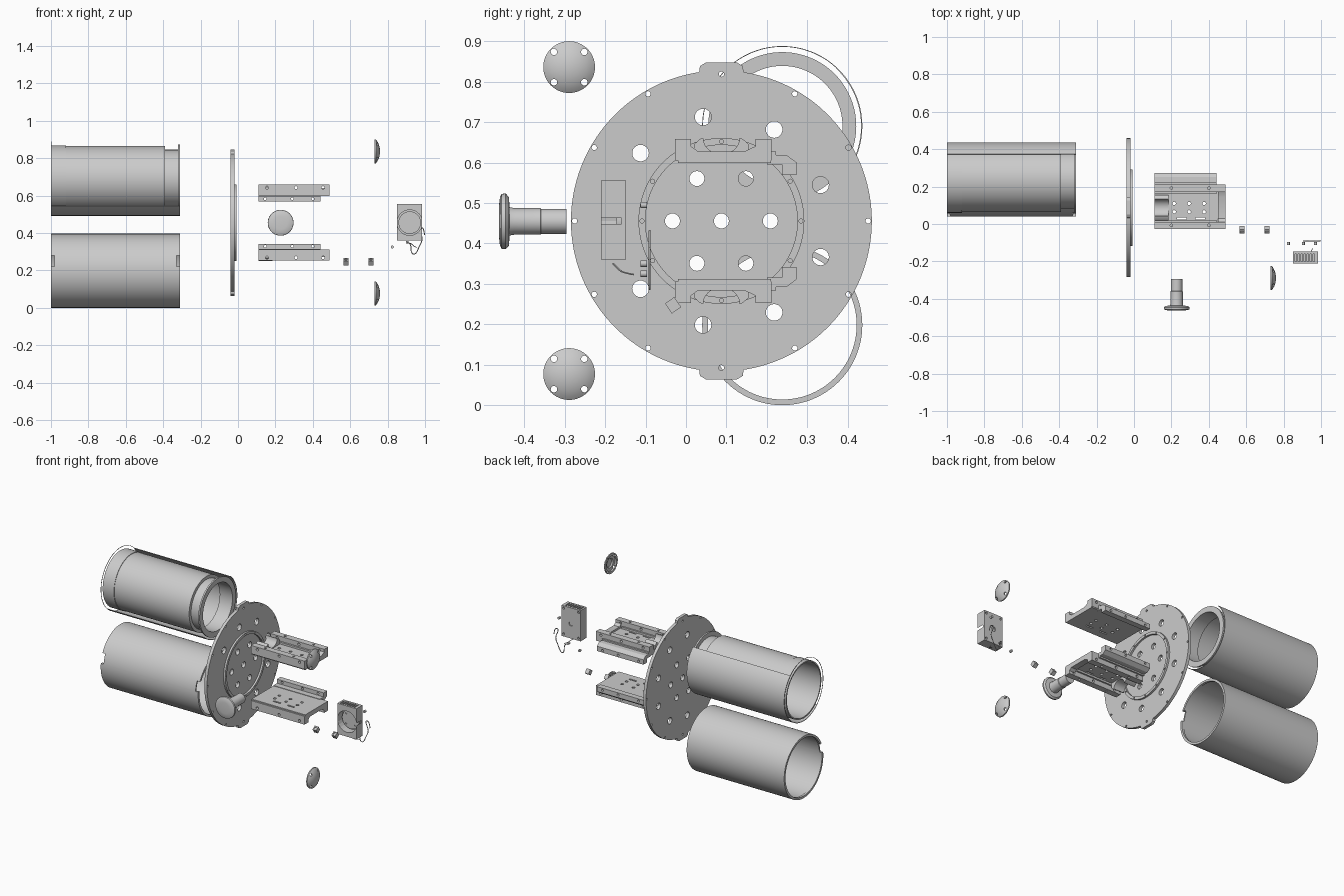
import bpy, bmesh, math
from mathutils import Matrix, Vector

if "Cube" in bpy.data.objects:
    bpy.data.objects.remove(bpy.data.objects["Cube"])

CY, CZ = 0.0875, 0.4555          # axis of the plate assembly


def finish(name, bm, smooth=True):
    bmesh.ops.remove_doubles(bm, verts=bm.verts, dist=1e-5)
    bmesh.ops.recalc_face_normals(bm, faces=bm.faces)
    me = bpy.data.meshes.new(name)
    bm.to_mesh(me)
    bm.free()
    ob = bpy.data.objects.new(name, me)
    bpy.context.collection.objects.link(ob)
    if smooth:
        activate(ob)
        bpy.ops.object.shade_smooth_by_angle(angle=math.radians(30))
    return ob


def activate(ob):
    bpy.ops.object.select_all(action='DESELECT')
    ob.select_set(True)
    bpy.context.view_layer.objects.active = ob


def lathe(name, prof, c, axis='X', a0=0, a1=360, n=96):
    """Revolve a closed (along, radius) profile about X or Y through centre c."""
    bm = bmesh.new()
    full = a1 - a0 >= 360
    rings = []
    for i in range(n if full else n + 1):
        a = math.radians(a0 + (a1 - a0) * i / n)
        u, v = math.cos(a), math.sin(a)
        rings.append([bm.verts.new((t, c[0] + r * u, c[1] + r * v) if axis == 'X'
                                   else (c[0] + r * u, t, c[1] + r * v)) for t, r in prof])
    m = len(prof)
    for i in range(n):
        p, q = rings[i], rings[(i + 1) % len(rings)]
        for j in range(m):
            k = (j + 1) % m
            if prof[j][1] or prof[k][1]:
                bm.faces.new((p[j], p[k], q[k], q[j]))
    if not full:
        bm.faces.new(rings[0])
        bm.faces.new(rings[-1])
    bmesh.ops.dissolve_degenerate(bm, edges=bm.edges, dist=1e-6)
    return finish(name, bm)


def prism(name, pts, x0, x1):
    """Extrude a (y, z) outline along X."""
    bm = bmesh.new()
    a = [bm.verts.new((x0, y, z)) for y, z in pts]
    b = [bm.verts.new((x1, y, z)) for y, z in pts]
    bm.faces.new(a)
    bm.faces.new(b)
    for i in range(len(pts)):
        k = (i + 1) % len(pts)
        bm.faces.new((a[i], a[k], b[k], b[i]))
    return finish(name, bm)


def add_box(bm, lo, hi):
    lo, hi = Vector(lo), Vector(hi)
    bmesh.ops.create_cube(bm, size=1, matrix=Matrix.Translation((lo + hi) / 2)
                          @ Matrix.Diagonal((*(hi - lo), 1)))


def box(name, lo, hi):
    bm = bmesh.new()
    add_box(bm, lo, hi)
    return finish(name, bm, False)


def cut(ob, cyls=(), boxes=()):
    """Subtract cylinders (centre, axis, radius, depth) and boxes (lo, hi)."""
    bm = bmesh.new()
    for c, ax, r, d in cyls:
        rot = {'X': Matrix.Rotation(math.pi / 2, 4, 'Y'),
               'Y': Matrix.Rotation(math.pi / 2, 4, 'X'), 'Z': Matrix()}[ax]
        bmesh.ops.create_cone(bm, cap_ends=True, segments=24, radius1=r, radius2=r,
                              depth=d, matrix=Matrix.Translation(c) @ rot)
    for lo, hi in boxes:
        add_box(bm, lo, hi)
    cutter = finish("cutter", bm, False)
    cutter.hide_render = True
    mod = ob.modifiers.new("cut", 'BOOLEAN')
    mod.operation, mod.solver, mod.object = 'DIFFERENCE', 'EXACT', cutter
    activate(ob)
    bpy.ops.object.modifier_apply(modifier=mod.name)
    bpy.data.objects.remove(cutter)


def wire(name, pts, r):
    cu = bpy.data.curves.new(name, 'CURVE')
    cu.dimensions, cu.bevel_depth, cu.bevel_resolution = '3D', r, 2
    cu.use_fill_caps = True
    sp = cu.splines.new('NURBS')
    sp.points.add(len(pts) - 1)
    for p, co in zip(sp.points, pts):
        p.co = (*co, 1)
    sp.use_endpoint_u, sp.order_u = True, 3
    bpy.context.collection.objects.link(bpy.data.objects.new(name, cu))


def around(r, n, start=0):
    return [(CY + r * math.cos(math.radians(start) + math.tau * i / n),
             CZ + r * math.sin(math.radians(start) + math.tau * i / n)) for i in range(n)]


# lower outer tube with a notch at each end
TY = 0.238
tube = lathe("outer_tube", [(-1, .198), (-.31, .198), (-.31, .184), (-.325, .184),
                            (-.325, .189), (-.985, .189), (-.985, .184), (-1, .184)], (TY, .198))
cut(tube, boxes=[((-1.02, 0, .22), (-.98, .1, .28)), ((-.33, 0, .22), (-.29, .1, .28))])

# upper tube: inner sleeve, half shell around it, end rings
UP = (TY, .69)
lathe("inner_sleeve", [(-1, .178), (-.92, .178), (-.92, .175), (-.39, .175), (-.39, .155),
                       (-.31, .155), (-.31, .149), (-.4, .149), (-.4, .17), (-1, .17)], UP)
lathe("half_shell", [(-1, .198), (-.31, .198), (-.31, .195), (-1, .195)], UP, a0=-133, a1=47, n=64)
lathe("sleeve_flange", [(-.32, .183), (-.31, .183), (-.31, .15), (-.32, .15)], UP)
lathe("end_rim", [(-1, .198), (-.997, .198), (-.997, .196), (-1, .196)], UP, a0=47, a1=227)

# round mounting plate with two tabs
outline = []
tab = [(.055, .368), (.053, .383), (.038, .392), (-.038, .392), (-.053, .383), (-.055, .368)]
for s in (1, -1):
    half = [(.372 * math.cos(math.radians(a)), .372 * math.sin(math.radians(a)))
            for a in range(0, 82, 2)]
    half += tab + [(-y, z) for y, z in half[:0:-1]] + [(-.372, 0)]
    outline += [(CY + s * y, CZ + s * z) for y, z in half[:-1]]
plate = prism("mounting_plate", outline, -.039, -.02)
big = [(CY + .261 * math.cos(math.radians(a)), CZ + .261 * math.sin(math.radians(a)))
       for a in (20, 60, 100, 140, 220, 260, 300, 340)]
holes = [((-.03, y, z), 'X', .0205, .1) for y, z in big]
holes += [((-.03, y, z), 'X', .0185, .1) for y, z in around(.121, 6) + [(CY, CZ)]]
holes += [((-.03, y, z), 'X', .0065, .1) for y, z in around(.363, 12)]
cut(plate, holes)

# raised ring with screw holes
ring = lathe("plate_ring", [(-.021, .205), (-.008, .205), (-.008, .188), (-.021, .188)], (CY, CZ))
cut(ring, [((-.01, y, z), 'X', .005, .06) for y, z in around(.1965, 12, 0)])

# two mirrored clamp brackets
for s, side in ((1, "upper"), (-1, "lower")):
    def bar(part, pts, x0, x1):
        return prism(f"{side}_bracket_{part}", [(y, CZ + s * z) for y, z in pts], x0, x1)

    def rect(y0, y1, z0, z1):
        return [(y0, z0), (y1, z0), (y1, z1), (y0, z1)]

    base = bar("plate", rect(-.02, .21, .143, .16), .11, .49)
    cut(base, [((x, y, CZ + s * .15), 'Z', .009, .1)
               for x in (.215, .295, .375) for y in (.065, .11)],
        [((x, .025, CZ + s * .15 - .03), (x + .05, .035, CZ + s * .15 + .03)) for x in (.23, .33)])
    for part, y0, y1 in (("front_rail", -.027, .012), ("rear_rail", .172, .212)):
        rail = bar(part, rect(y0, y1, .15, .203), .11, .49)
        cut(rail, [((x, (y0 + y1) / 2, CZ + s * .187), 'Y', .008, .1) for x in (.155, .31, .455)]
            + [((x, (y0 + y1) / 2, CZ + s * .2), 'Z', .007, .012) for x in (.2, .40)])
        bar(part + "_foot", rect(y0 + (.03 if y0 < 0 else -.012), y1 + .01, .155, .172), .11, .44)
    lip = bar("lip", [(.2, .164), (.25, .162), (.273, .145), (.273, .114), (.237, .114),
                      (.237, .14), (.2, .14)], .11, .44)
    cut(lip, [((x, .255, CZ + s * .127), 'Y', .007, .06) for x in (.145, .29, .40)])
    # concave saddles between the rails
    arc = [(CY + .045 * math.cos(math.radians(a)), .205 + .04 * math.sin(math.radians(a)))
           for a in range(180, 361, 15)]
    saddle = [(.02, .155), (.02, .19), (.035, .203)] + arc + [(.14, .203), (.155, .19), (.155, .155)]
    bar("saddle", saddle, .11, .185)
    bar("end_stop", [(.012, .155), (.012, .185), (.03, .172), (.145, .172), (.172, .185),
                     (.172, .155)], .45, .49)

# headed pin pointing backwards
lathe("pin", [(-.463, 0), (-.463, .035), (-.46, .06), (-.456, .068), (-.446, .069), (-.438, .06),
              (-.436, .035), (-.425, .033), (-.36, .033), (-.358, .031), (-.295, .031),
              (-.295, 0)], (.228, CZ - .001), 'Y', n=64)

# dome caps with four screw holes, hollow behind
for name, z in (("upper_cap", .836), ("lower_cap", .077)):
    cap = lathe(name, [(.73, .05), (.73, .064), (.737, .064), (.744, .055), (.751, .042),
                       (.757, .024), (.76, 0), (.752, 0), (.748, .025), (.74, .03), (.74, .05)],
                (-.289, z), n=64)
    cut(cap, [((.745, -.289 + a * .0375, z + b * .0375), 'X', .008, .08)
              for a in (1, -1) for b in (1, -1)])

# control box with round front recess and top slots
case = box("control_box", (.85, -.21, .36), (.985, -.148, .556))
cut(case, [((.918, -.2, CZ), 'Y', .068, .08), ((.918, -.148, .455), 'Y', .015, .012)]
    + [((x, -.148, z), 'Y', .007, .02) for x in (.865, .97) for z in (.376, .54)],
    [((.862 + i * .016, -.2, .546), (.87 + i * .016, -.16, .57)) for i in range(7)])
disc = lathe("recess_floor", [(-.172, 0), (-.172, .06), (-.16, .06), (-.16, 0)], (.918, CZ), 'Y')
cut(disc, [((.918 + .045 * math.cos(a), -.172, CZ + .045 * math.sin(a)), 'Y', .005, .01)
           for a in (.78, 2.36, 3.93, 5.5)])

# small cables and plugs beside the box
wire("short_cable", [(.905, -.18, .35), (.92, -.175, .345), (.93, -.17, .34), (.94, -.16, .33),
                     (.95, -.14, .325), (.955, -.13, .323)], .002)
wire("long_cable", [(.905, -.09, .35), (.925, -.09, .345), (.925, -.09, .29), (.95, -.09, .285),
                    (.97, -.09, .33), (.99, -.09, .37), (.965, -.09, .42), (.975, -.09, .435),
                    (.995, -.09, .42), (.997, -.09, .39)], .0025)
for i, (x, z) in enumerate(((.825, .325), (.905, .35), (.97, .495))):
    lathe(f"plug_{i + 1}", [(-.112, 0), (-.112, .008), (-.097, .008), (-.097, 0)], (x, z), 'Y', n=16)

# two small tilted blocks
for i, x in enumerate((.577, .711)):
    block = box(f"small_block_{i + 1}", (-.013, -.014, -.015), (.013, .014, .015))
    cut(block, [((0, 0, .015), 'Z', .008, .012)])
    block.location, block.rotation_euler = (x, -.032, .247), (math.radians(35), 0, 0)
